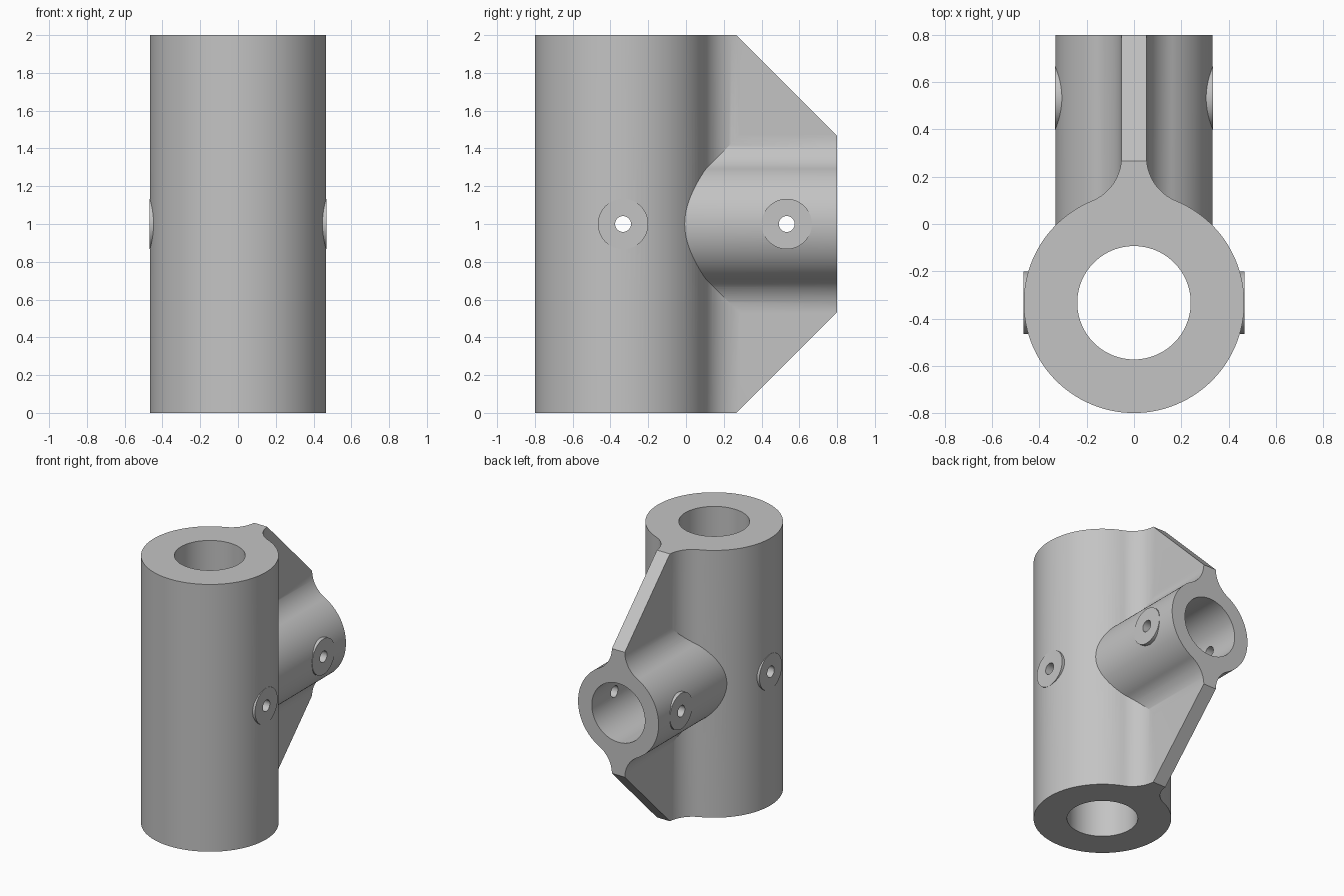
import bpy, bmesh
from math import pi, sin, cos, atan2, sqrt, radians
from mathutils import Matrix

if "Cube" in bpy.data.objects:
    bpy.data.objects.remove(bpy.data.objects["Cube"])

WEB, FILLET = 0.0533, 0.2        # half thickness of the rib, blend radius
MAIN_R, TUBE_R = 0.4667, 0.3333
AXIS_Y, MID_Z, PIN_Y = -0.3333, 1.0, 0.5333

metal = bpy.data.materials.new("plain grey")
metal.use_nodes = True
grey = (0.55, 0.55, 0.55, 1)
metal.diffuse_color = grey
metal.node_tree.nodes["Principled BSDF"].inputs["Base Color"].default_value = grey


def make(name, bm):
    bmesh.ops.recalc_face_normals(bm, faces=bm.faces)
    mesh = bpy.data.meshes.new(name)
    bm.to_mesh(mesh)
    bm.free()
    mesh.materials.append(metal)
    obj = bpy.data.objects.new(name, mesh)
    bpy.context.collection.objects.link(obj)
    return obj


def prism(name, points, sweep):
    bm = bmesh.new()
    face = bm.faces.new([bm.verts.new(p) for p in points])
    grown = bmesh.ops.extrude_face_region(bm, geom=[face], use_keep_orig=True)
    bmesh.ops.translate(bm, vec=sweep,
                        verts=[v for v in grown["geom"] if isinstance(v, bmesh.types.BMVert)])
    return make(name, bm)


def cylinder(name, radius, depth, centre, axis="Z", segments=96):
    turn = {"X": Matrix.Rotation(pi / 2, 4, "Y"),
            "Y": Matrix.Rotation(pi / 2, 4, "X"), "Z": Matrix()}[axis]
    bm = bmesh.new()
    bmesh.ops.create_cone(bm, cap_ends=True, segments=segments, radius1=radius,
                          radius2=radius, depth=depth,
                          matrix=Matrix.Translation(centre) @ turn)
    return make(name, bm)


def ribbed_outline(radius, tip, both_ways):
    """Circle blended by fillets into a rib, on one or both sides."""
    cu = WEB + FILLET
    cv = sqrt((radius + FILLET) ** 2 - cu ** 2)
    a = atan2(cv, cu)
    end = 0 if both_ways else -pi / 2
    side = [(WEB, tip)]
    for i in range(17):
        t = pi + a * i / 16
        side.append((cu + FILLET * cos(t), cv + FILLET * sin(t)))
    for i in range(1, 49):
        t = a + (end - a) * i / 48
        side.append((radius * cos(t), radius * sin(t)))
    if both_ways:
        side += [(u, -v) for u, v in reversed(side)][1:]
        return side + [(-u, v) for u, v in reversed(side)]
    return side + [(-u, v) for u, v in reversed(side)][1:]


def combine(target, tool, operation):
    mod = target.modifiers.new(operation, "BOOLEAN")
    mod.operation, mod.solver, mod.object = operation, "EXACT", tool
    bpy.context.view_layer.objects.active = target
    bpy.ops.object.modifier_apply(modifier=mod.name)
    bpy.data.objects.remove(tool)


# Upright sleeve with rib, and the cross socket blended into the same rib
body = prism("bracket_body",
             [(u, v + AXIS_Y, -0.1) for u, v in ribbed_outline(MAIN_R, 1.3, False)],
             (0, 0, 2.2))
socket = prism("cross_socket",
               [(u, -0.05, MID_Z + v) for u, v in ribbed_outline(TUBE_R, 0.475, True)],
               (0, 1, 0))
combine(body, socket, "UNION")

# Flat pads around the pin holes
combine(body, cylinder("sleeve_pads", 0.1333, 0.936, (0, AXIS_Y, MID_Z), "X", 64), "UNION")
combine(body, cylinder("socket_pads", 0.1333, 0.669, (0, PIN_Y, MID_Z), "X", 64), "UNION")

# Trim to the side silhouette with sloping rib ends
trim = prism("side_trim", [(-1, y, z) for y, z in (
    (-1, 0), (0.267, 0), (0.8, 0.533), (0.8, 1.467), (0.267, 2), (-1, 2))], (2, 0, 0))
combine(body, trim, "INTERSECT")

# Bores and pin holes
combine(body, cylinder("sleeve_bore", 0.24, 3, (0, AXIS_Y, MID_Z)), "DIFFERENCE")
combine(body, cylinder("socket_bore", 0.22, 0.65, (0, 0.575, MID_Z), "Y"), "DIFFERENCE")
for y in (AXIS_Y, PIN_Y):
    combine(body, cylinder("pin_hole", 0.042, 2, (0, y, MID_Z), "X", 32), "DIFFERENCE")

# Smooth the curved walls, keep the edges sharp
for obj in bpy.context.selected_objects:
    obj.select_set(False)
body.select_set(True)
bpy.context.view_layer.objects.active = body
bpy.ops.object.shade_smooth_by_angle(angle=radians(20))
